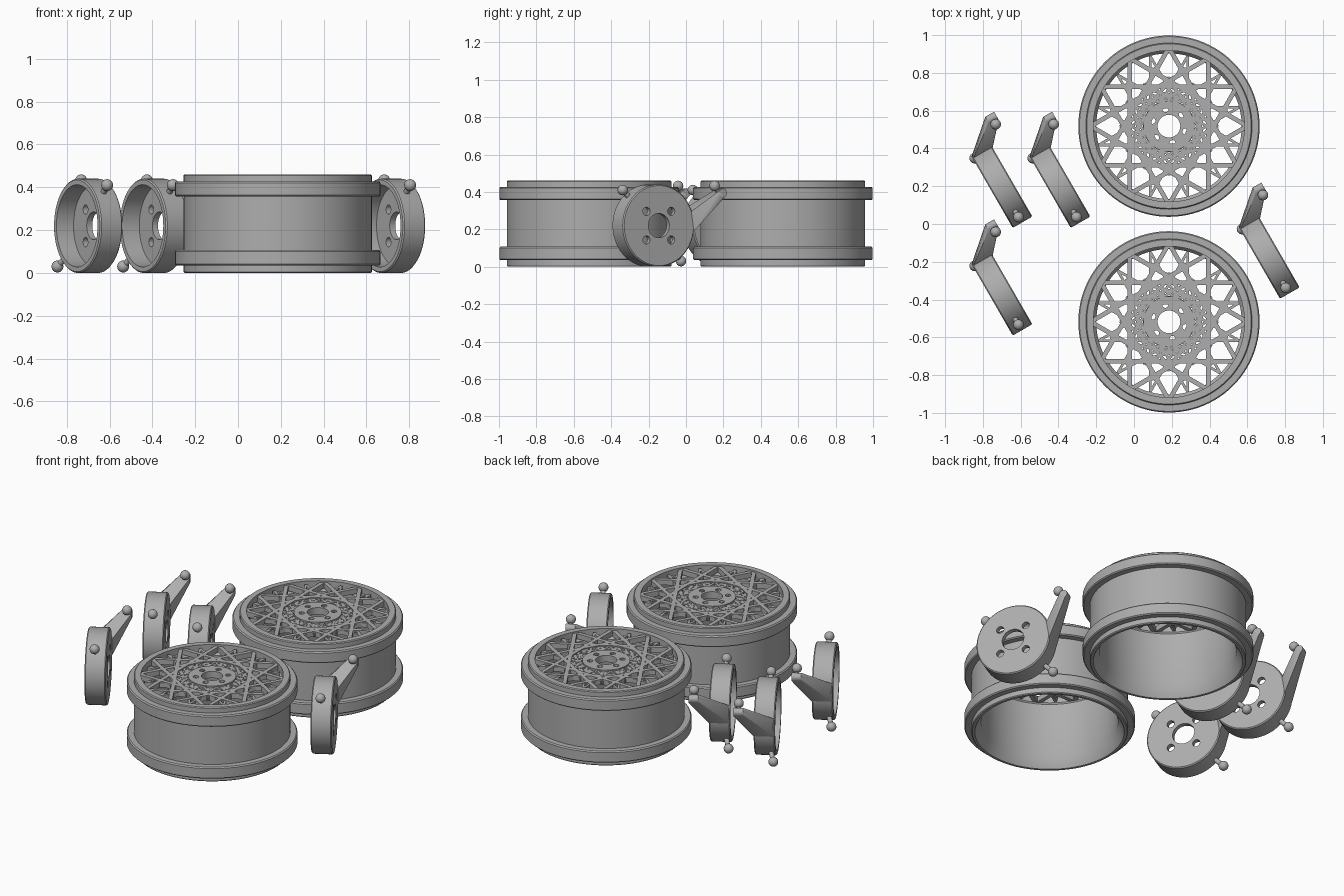
import bpy, bmesh, math
from mathutils import Vector, Matrix

if "Cube" in bpy.data.objects:
    bpy.data.objects.remove(bpy.data.objects["Cube"])

steel = bpy.data.materials.new("grey_metal")
steel.diffuse_color = (0.42, 0.42, 0.42, 1)
steel.use_nodes = True
steel.node_tree.nodes["Principled BSDF"].inputs["Base Color"].default_value = steel.diffuse_color
STAND = Matrix(((0.5, 0.866, 0, 0), (-0.866, 0.5, 0, 0), (0, 0, 1, 0), (0, 0, 0, 1)))


def finish(name, bm, smooth=True):
    bmesh.ops.recalc_face_normals(bm, faces=bm.faces)
    me = bpy.data.meshes.new(name)
    bm.to_mesh(me)
    bm.free()
    ob = bpy.data.objects.new(name, me)
    bpy.context.collection.objects.link(ob)
    me.materials.append(steel)
    if smooth:
        bpy.ops.object.select_all(action='DESELECT')
        bpy.context.view_layer.objects.active = ob
        ob.select_set(True)
        bpy.ops.object.shade_smooth_by_angle(angle=math.radians(35))
    return ob


def lathe(bm, profile, n):
    """Closed (radius, z) profile turned about z."""
    rings = [[bm.verts.new((r * math.cos(2 * math.pi * i / n), r * math.sin(2 * math.pi * i / n), z))
              for r, z in profile] for i in range(n)]
    m = len(profile)
    for i in range(n):
        a, b = rings[i], rings[(i + 1) % n]
        for j in range(m):
            bm.faces.new((a[j], b[j], b[(j + 1) % m], a[(j + 1) % m]))


def rod(bm, a, b, r, seg=16):
    a, b = Vector(a), Vector(b)
    mat = Matrix.Translation((a + b) / 2) @ (b - a).to_track_quat('Z', 'Y').to_matrix().to_4x4()
    bmesh.ops.create_cone(bm, cap_ends=True, segments=seg, radius1=r, radius2=r,
                          depth=(b - a).length, matrix=mat)


def ball(bm, p, r):
    bmesh.ops.create_uvsphere(bm, u_segments=20, v_segments=12, radius=r, matrix=Matrix.Translation(p))


def bar(bm, a, b, width, z0, z1):
    a, b = Vector(a), Vector(b)
    d = b - a
    mat = (Matrix.Translation(((a.x + b.x) / 2, (a.y + b.y) / 2, (z0 + z1) / 2))
           @ Matrix.Rotation(math.atan2(d.y, d.x), 4, 'Z')
           @ Matrix.Diagonal((d.length, width, z1 - z0, 1)))
    bmesh.ops.create_cube(bm, size=1, matrix=mat)


def drill(ob, holes, r):
    """Cut round holes along local z through the given points."""
    bm = bmesh.new()
    for x, y in holes:
        rod(bm, (x, y, -1), (x, y, 1), r, 20)
    cutter = finish(ob.name + "_cutter", bm, False)
    cutter.hide_render = True
    cutter.hide_set(True)
    mod = ob.modifiers.new("holes", 'BOOLEAN')
    mod.object, mod.operation, mod.solver = cutter, 'DIFFERENCE', 'EXACT'
    bpy.context.view_layer.objects.active = ob
    bpy.ops.object.modifier_apply(modifier=mod.name)
    bpy.data.objects.remove(cutter)


def polar(r, deg):
    t = math.radians(deg)
    return (r * math.cos(t), r * math.sin(t))


# ---- wheel parts, centred on the origin
bm = bmesh.new()
lathe(bm, [(0.435, 0), (0.44, 0.005), (0.44, 0.035), (0.474, 0.035), (0.48, 0.041), (0.48, 0.10),
           (0.474, 0.107), (0.44, 0.107), (0.44, 0.357), (0.474, 0.357), (0.48, 0.363), (0.48, 0.42),
           (0.474, 0.427), (0.44, 0.427), (0.44, 0.455), (0.435, 0.46), (0.40, 0.46), (0.40, 0.42),
           (0.385, 0.40), (0.385, 0.06), (0.42, 0.0)], 96)
rim = finish("wheel_rim", bm)

bm = bmesh.new()
lathe(bm, [(0.06, 0.41), (0.135, 0.41), (0.135, 0.452), (0.06, 0.452)], 48)
hub = finish("wheel_hub", bm)
drill(hub, [polar(0.092, 42 + 60 * k) for k in range(6)], 0.016)

# nested twelve-pointed stars make the woven spokes
bm = bmesh.new()
for R, skip, turn, width, top in ((0.415, 4, 0, 0.024, 0.45), (0.385, 5, 15, 0.014, 0.446),
                                  (0.32, 4, 15, 0.016, 0.444), (0.26, 4, 0, 0.013, 0.442)):
    for k in range(12):
        bar(bm, (*polar(R, 30 * k + turn), 0), (*polar(R, 30 * (k + skip) + turn), 0), width, 0.418, top)
# keep the hub bore open
centre = [v for v in bm.verts if math.hypot(v.co.x, v.co.y) < 0.06]
bmesh.ops.delete(bm, geom=centre, context='VERTS')
spokes = finish("wheel_spokes", bm, False)

# ---- upright parts: local x runs across the drum, y is its axis, z is up
bm = bmesh.new()
lathe(bm, [(0.065, 0.06), (0.065, 0.03), (0.188, 0.03), (0.192, -0.06), (0.214, -0.06),
           (0.22, -0.054), (0.22, 0.054), (0.214, 0.06)], 72)
drum = finish("upright_drum", bm)
drill(drum, [polar(0.108, 45 + 90 * k) for k in range(4)], 0.022)
drum.data.transform(Matrix.Rotation(math.pi / 2, 4, 'X') @ Matrix.Diagonal((1, 1, -1, 1)))
drum.data.flip_normals()

bm = bmesh.new()
for n in (-0.06, 0.06):
    for s, z in ((-0.20, 0.075), (-0.216, -0.03)):
        bm.verts.new((s, n, z))
for n in (0.108, 0.162):
    for k in range(12):
        s, z = polar(0.024, 30 * k)
        bm.verts.new((-0.338 + s, n, 0.175 + z))
bmesh.ops.convex_hull(bm, input=bm.verts)
arm = finish("upright_arm", bm)

bm = bmesh.new()
for a, b in (((0.14, -0.005, 0.145), (0.186, -0.005, 0.19)),
             ((-0.145, -0.03, -0.14), (-0.2, -0.05, -0.19)),
             ((-0.33, 0.136, 0.17), (-0.30, 0.136, 0.212))):
    rod(bm, a, b, 0.014)
    ball(bm, b, 0.028)
joints = finish("upright_ball_joints", bm)


def place(parts, spots, base):
    for i, p in enumerate(spots):
        for ob in parts:
            c = ob if i == 0 else ob.copy()
            if i:
                bpy.context.collection.objects.link(c)
            c.matrix_world = Matrix.Translation(p) @ base


place((rim, hub, spokes), [(0.185, 0.518, 0), (0.185, -0.518, 0)], Matrix.Identity(4))
place((drum, arm, joints), [(-0.70, 0.20, 0.22), (-0.393, 0.20, 0.22),
                            (-0.70, -0.37, 0.22), (0.715, -0.175, 0.22)], STAND)
